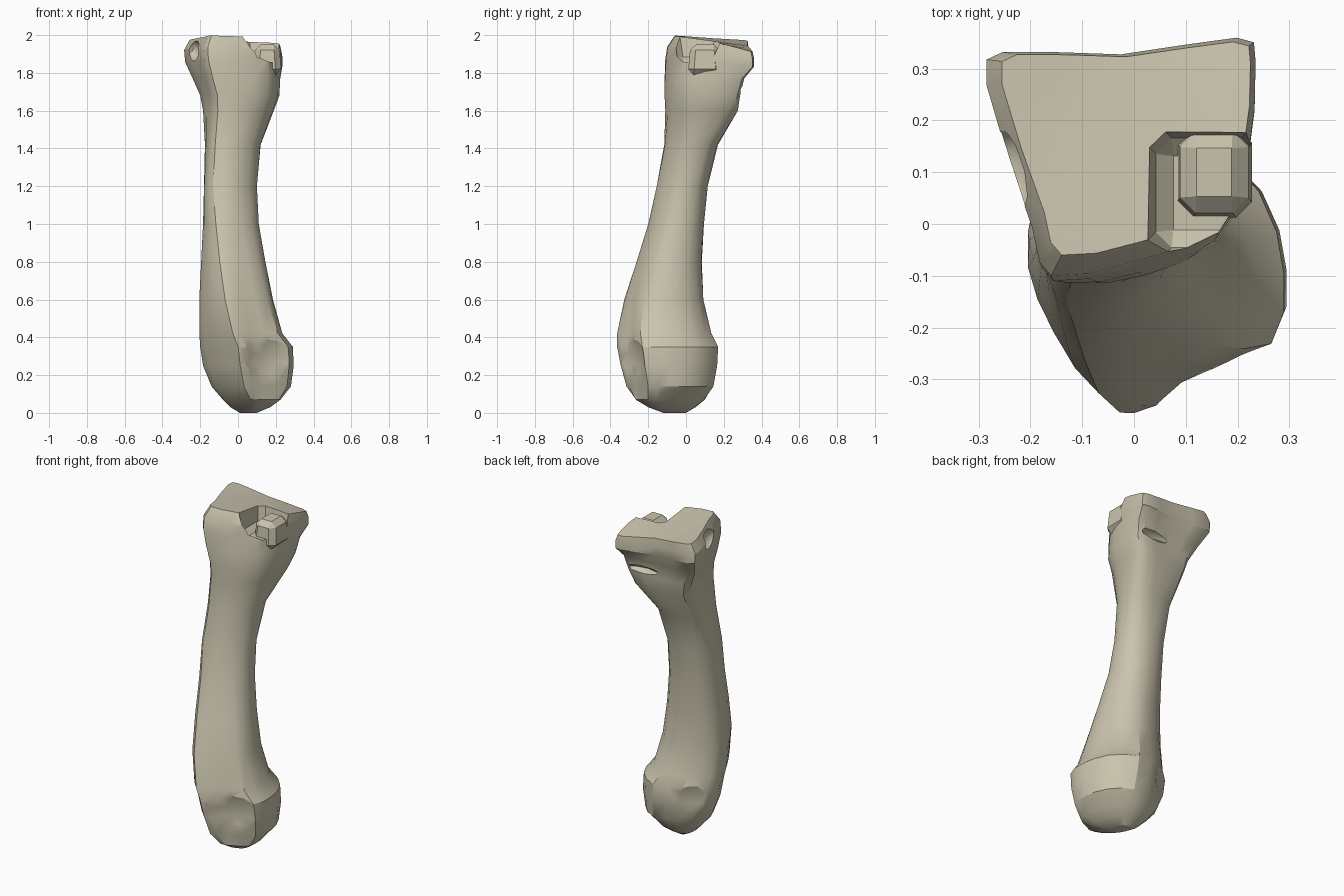
import bpy, bmesh
from math import radians
from mathutils import Vector, Matrix

if "Cube" in bpy.data.objects:
    bpy.data.objects.remove(bpy.data.objects["Cube"], do_unlink=True)

bone_mat = bpy.data.materials.new("pale bone")
bone_mat.use_nodes = True
bone_color = (0.59, 0.55, 0.42, 1)
bone_mat.diffuse_color = bone_color
bone_mat.node_tree.nodes["Principled BSDF"].inputs["Base Color"].default_value = bone_color

# Cross-sections in a unit box, starting at the front ridge and going round
ROLLER = [(.55, .03), (.8, 0), (1, .12), (1, .35), (.82, .75),
          (.47, .98), (.2, 1), (.03, .88), (0, .65), (.22, .3)]
CONDYLE = [(.41, 0), (.6, .11), (.95, .25), (1, .5), (.9, .8),
           (.62, 1), (.27, .93), (.04, .78), (0, .6), (.16, .3)]
SHAFT = [(.17, .03), (.5, 0), (.82, .18), (1, .45), (.95, .78),
         (.72, .97), (.4, 1), (.12, .87), (0, .52), (.04, .22)]
HEAD = [(.24, 0), (.55, .06), (.86, .2), (.97, .48), (1, .9),
        (.93, 1), (.5, .93), (.06, .94), (0, .8), (.17, .2)]

# Height, then the extent in x and in y
LEVELS = [
    (0, .01, .1, -.12, 0),
    (.03, -.04, .17, -.2, .05),
    (.07, -.08, .225, -.27, .1),
    (.14, -.14, .28, -.315, .145),
    (.25, -.185, .295, -.345, .165),
    (.35, -.2, .29, -.365, .17),
    (.42, -.205, .235, -.365, .135),
    (.6, -.205, .185, -.33, .095),
    (.8, -.195, .145, -.265, .085),
    (1, -.185, .11, -.2, .095),
    (1.2, -.18, .1, -.155, .115),
    (1.42, -.175, .12, -.115, .17),
    (1.6, -.185, .19, -.11, .28),
    (1.68, -.2, .22, -.115, .29),
    (1.77, -.24, .225, -.115, .31),
    (1.87, -.28, .235, -.11, .36),
    (1.94, -.285, .235, -.1, .36),
    (2, -.255, .225, -.06, .352),
]


def blend(a, b, t):
    t = min(max(t, 0), 1)
    return [Vector(p).lerp(Vector(q), t) for p, q in zip(a, b)]


def section(z):
    """Section shape at a height, rounded with in-between points."""
    if z < .3:
        pts = blend(ROLLER, CONDYLE, z / .14)
    elif z < 1.2:
        pts = blend(CONDYLE, SHAFT, (z - .4) / .8)
    else:
        pts = blend(SHAFT, HEAD, (z - 1.3) / .55)
    ring = []
    n = len(pts)
    for i, p in enumerate(pts):
        q = pts[(i + 1) % n]
        mid = (p + q) * .5625 - (pts[i - 1] + pts[(i + 2) % n]) * .0625
        ring += [p, Vector([min(max(c, 0), 1) for c in mid])]
    return ring


def new_object(name, bm):
    mesh = bpy.data.meshes.new(name)
    bmesh.ops.recalc_face_normals(bm, faces=bm.faces)
    bm.to_mesh(mesh)
    bm.free()
    mesh.materials.append(bone_mat)
    obj = bpy.data.objects.new(name, mesh)
    bpy.context.collection.objects.link(obj)
    return obj


def ellipsoid(name, center, radii, detail=3):
    bm = bmesh.new()
    placing = Matrix.Translation(center) @ Matrix.Diagonal((*radii, 1))
    bmesh.ops.create_icosphere(bm, subdivisions=detail, radius=1, matrix=placing)
    return new_object(name, bm)


def block(name, center, size, top=1, bottom=1):
    """Chamfered box whose top and bottom can be drawn in."""
    bm = bmesh.new()
    bmesh.ops.create_cube(bm, size=1)
    for v in bm.verts:
        taper = top if v.co.z > 0 else bottom
        v.co = Vector((v.co.x * taper * size[0], v.co.y * taper * size[1],
                       v.co.z * size[2])) + Vector(center)
    bmesh.ops.bevel(bm, geom=bm.edges[:], offset=.03, segments=1, affect='EDGES')
    return new_object(name, bm)


def carve(target, cutters):
    """Cut hollows from the target and drop the cutters."""
    for cutter in cutters:
        cutter.hide_render = True
        mod = target.modifiers.new(cutter.name, 'BOOLEAN')
        mod.operation = 'DIFFERENCE'
        mod.solver = 'EXACT'
        mod.object = cutter
    graph = bpy.context.evaluated_depsgraph_get()
    carved = bpy.data.meshes.new_from_object(target.evaluated_get(graph))
    target.modifiers.clear()
    target.data = carved
    for cutter in cutters:
        bpy.data.objects.remove(cutter, do_unlink=True)


# Bone body: loft through all levels, with the top joint face sloping to the back
bm = bmesh.new()
rings = []
for z, left, right, front, back in LEVELS:
    tilt = max(z - 1.77, 0) / .23
    ring = []
    for u, v in section(z):
        drop = tilt * (.01 * u + v * (.03 + .05 * u * v))
        ring.append(bm.verts.new((left + u * (right - left),
                                  front + v * (back - front), z - drop)))
    rings.append(ring)
for low, high in zip(rings, rings[1:]):
    for i in range(len(low)):
        j = (i + 1) % len(low)
        bm.faces.new((low[i], low[j], high[j], high[i]))
bm.faces.new(rings[0][::-1])
top_cap = bm.faces.new(rings[-1])
bmesh.ops.triangulate(bm, faces=[top_cap])
bone = new_object("bone_body", bm)

# Hollows: shallow dishes on both ends of the lower joint, notches around the head
carve(bone, [
    ellipsoid("front_dish", (.327, -.615, .26), (.4, .4, .4), 4),
    ellipsoid("back_dish", (-.315, .428, .26), (.4, .4, .4), 4),
    block("head_notch", (.14, .06, 1.965), (.25, .27, .22), bottom=.75),
    ellipsoid("side_dent", (-.24, .1, 1.92), (.05, .09, .06), 2),
    ellipsoid("back_groove", (.08, .325, 1.71), (.13, .07, .03), 2),
])

# Small knob standing in the head notch
knob = block("head_knob", (.155, .1, 1.87), (.15, .18, .16), top=.85)

for obj in (bone, knob):
    bpy.ops.object.select_all(action='DESELECT')
    obj.select_set(True)
    bpy.context.view_layer.objects.active = obj
    bpy.ops.object.shade_smooth_by_angle(angle=radians(30))
